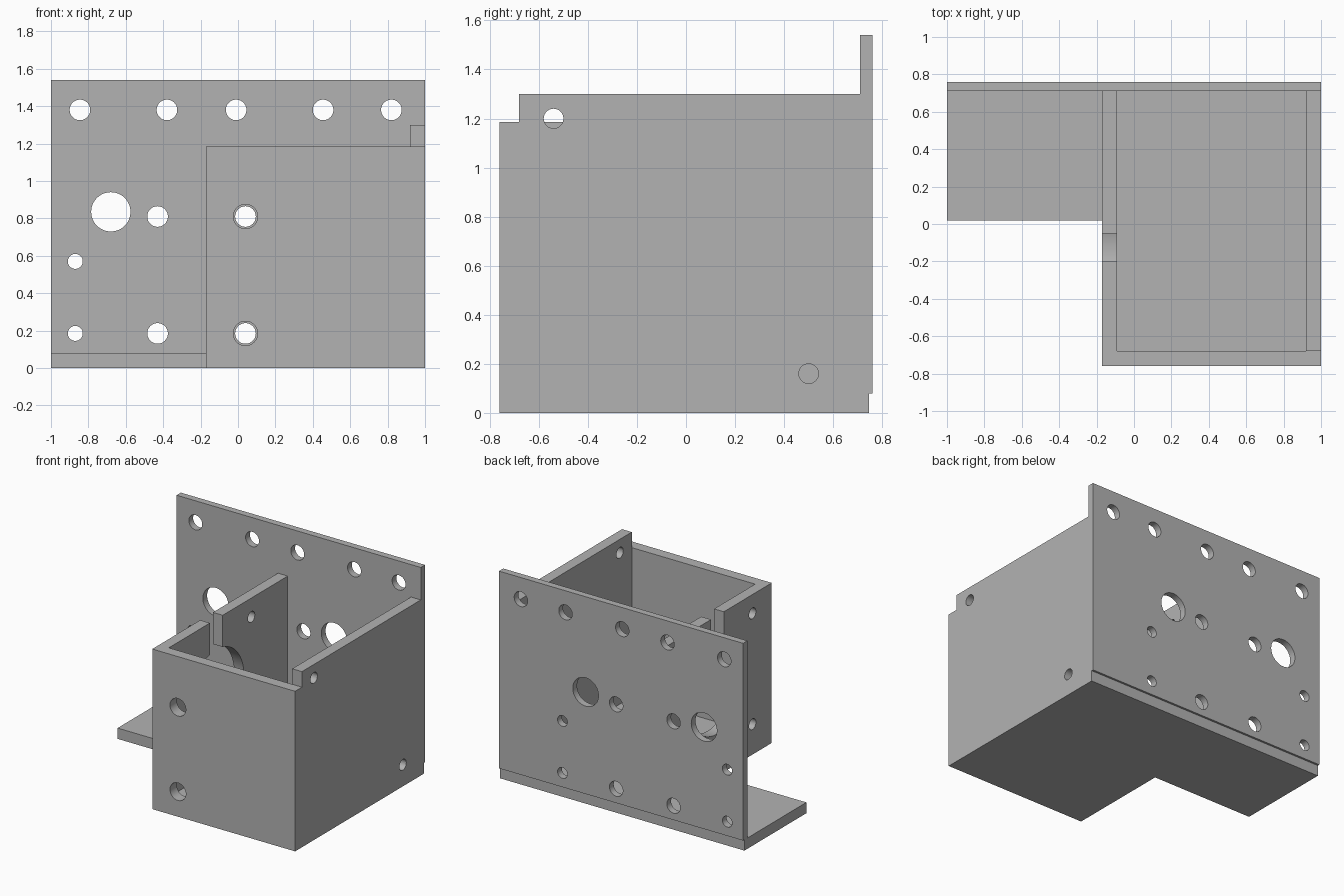
import bpy
import bmesh
from math import pi
from mathutils import Matrix

if "Cube" in bpy.data.objects:
    bpy.data.objects.remove(bpy.data.objects["Cube"], do_unlink=True)

grey = bpy.data.materials.new("plain grey")
grey.use_nodes = True
colour = (0.45, 0.45, 0.45, 1)
grey.diffuse_color = colour
grey.node_tree.nodes["Principled BSDF"].inputs["Base Color"].default_value = colour


def add_object(name, bm):
    bmesh.ops.recalc_face_normals(bm, faces=bm.faces)
    mesh = bpy.data.meshes.new(name)
    bm.to_mesh(mesh)
    bm.free()
    mesh.materials.append(grey)
    obj = bpy.data.objects.new(name, mesh)
    bpy.context.collection.objects.link(obj)
    return obj


def prism(name, outline, z0, z1):
    bm = bmesh.new()
    face = bm.faces.new([bm.verts.new((x, y, z0)) for x, y in outline])
    top = bmesh.ops.extrude_face_region(bm, geom=[face])["geom"]
    verts = [v for v in top if isinstance(v, bmesh.types.BMVert)]
    bmesh.ops.translate(bm, verts=verts, vec=(0, 0, z1 - z0))
    return add_object(name, bm)


def box(name, x0, x1, y0, y1, z0, z1):
    return prism(name, [(x0, y0), (x1, y0), (x1, y1), (x0, y1)], z0, z1)


def drill(axis, centre, radius, length=0.3):
    """Cylindrical cutter along the x or y axis."""
    bm = bmesh.new()
    turn = Matrix.Rotation(pi / 2, 4, "Y" if axis == "x" else "X")
    bmesh.ops.create_cone(bm, cap_ends=True, segments=48, radius1=radius,
                          radius2=radius, depth=length,
                          matrix=Matrix.Translation(centre) @ turn)
    return add_object("cutter", bm)


def combine(target, tools, operation):
    """Apply each tool to the target as a boolean, then discard the tool."""
    for tool in tools:
        tool.hide_render = True
        mod = target.modifiers.new("boolean", "BOOLEAN")
        mod.operation = operation
        mod.solver = "EXACT"
        mod.object = tool
        graph = bpy.context.evaluated_depsgraph_get()
        mesh = bpy.data.meshes.new_from_object(target.evaluated_get(graph))
        target.modifiers.clear()
        target.data = mesh
        bpy.data.objects.remove(tool, do_unlink=True)


# Housing: L-shaped floor with front wall and two side walls
LEFT, FRONT, FLOOR, RIM = -0.17, -0.76, 0.08, 1.185
housing = prism("open_housing", [(-1, 0.02), (LEFT, 0.02), (LEFT, FRONT),
                                 (1, FRONT), (1, 0.745), (-1, 0.745)], 0, FLOOR)
combine(housing, [
    box("front_wall", LEFT, 1, FRONT, -0.68, 0, RIM),
    box("slotted_wall", LEFT, -0.09, FRONT, 0.71, 0, RIM),
    box("tall_wall", 0.92, 1, -0.68, 0.71, 0, 1.3),
], "UNION")

# Keyhole opening and its four screw holes in the slotted wall
MID_Y, MID_Z = -0.125, 0.635
cuts = [drill("x", (-0.13, MID_Y, MID_Z), 0.325),
        box("slot", -0.3, 0, MID_Y - 0.075, MID_Y + 0.075, MID_Z, 1.4)]
for sy in (-1, 1):
    for sz in (-1, 1):
        cuts.append(drill("x", (-0.13, MID_Y + sy * 0.41, MID_Z + sz * 0.41), 0.04))

# Holes in the tall side wall and the front wall
cuts += [drill("x", (0.96, y, z), 0.04) for y, z in ((-0.54, 1.2), (0.5, 0.16))]
cuts += [drill("y", (0.04, -0.72, z), 0.065) for z in (0.185, 0.81)]
combine(housing, cuts, "DIFFERENCE")

# Back plate with a mirrored hole pattern and one extra corner hole
plate = box("back_plate", -1, 1, 0.71, 0.76, FLOOR, 1.54)
pattern = [(0.65, 1.38, 0.055), (0.185, 1.38, 0.055), (0.485, 0.835, 0.105),
           (0.235, 0.81, 0.055), (0.235, 0.185, 0.055),
           (0.675, 0.57, 0.04), (0.675, 0.185, 0.04)]
holes = [drill("y", (-0.195 + side * x, 0.735, z), r)
         for side in (-1, 1) for x, z, r in pattern]
holes.append(drill("y", (0.82, 0.735, 1.38), 0.055))
combine(plate, holes, "DIFFERENCE")

# Smooth bores, crisp edges
for obj in (housing, plate):
    bpy.ops.object.select_all(action="DESELECT")
    obj.select_set(True)
    bpy.context.view_layer.objects.active = obj
    bpy.ops.object.shade_smooth_by_angle(angle=pi / 6)
